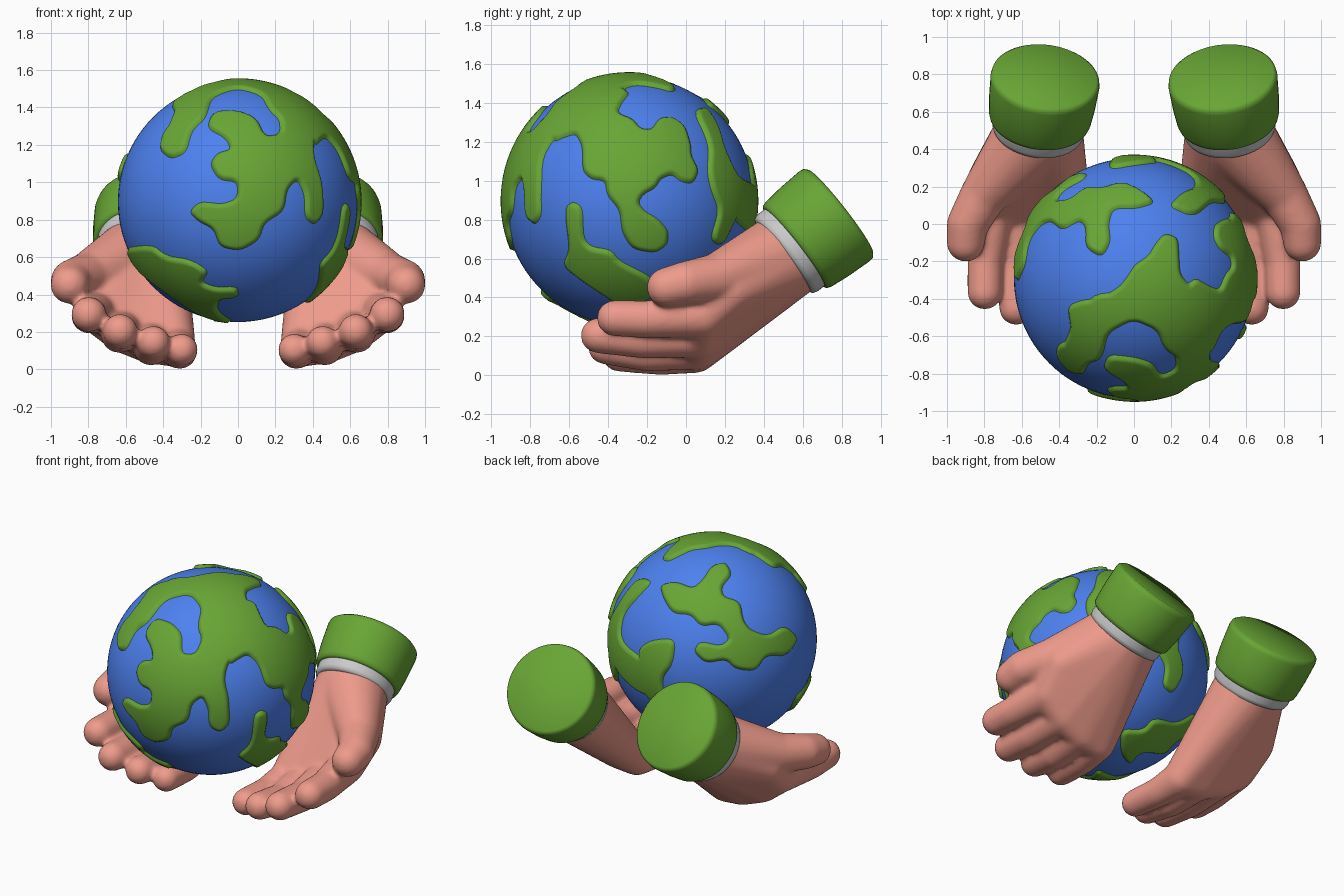
import bpy, bmesh, math
from mathutils import Vector

if "Cube" in bpy.data.objects:
    bpy.data.objects.remove(bpy.data.objects["Cube"])

CENTRE, R = Vector((0, -0.29, 0.895)), 0.642


def material(name, rgb):
    m = bpy.data.materials.new(name)
    m.diffuse_color = (*rgb, 1)
    m.use_nodes = True
    m.node_tree.nodes["Principled BSDF"].inputs["Base Color"].default_value = m.diffuse_color
    return m


GREEN = material("green", (0.14, 0.38, 0.035))
BLUE = material("blue", (0.075, 0.22, 0.87))
SKIN = material("skin", (0.86, 0.33, 0.26))


def finish(name, bm, mat=None, angle=40):
    me = bpy.data.meshes.new(name)
    bm.to_mesh(me)
    bm.free()
    ob = bpy.data.objects.new(name, me)
    bpy.context.collection.objects.link(ob)
    if mat:
        me.materials.append(mat)
    bpy.ops.object.select_all(action='DESELECT')
    ob.select_set(True)
    bpy.context.view_layer.objects.active = ob
    bpy.ops.object.shade_smooth_by_angle(angle=math.radians(angle))
    return ob


# Ocean ball
bm = bmesh.new()
bmesh.ops.create_uvsphere(bm, u_segments=96, v_segments=48, radius=R)
bmesh.ops.translate(bm, verts=bm.verts, vec=CENTRE)
finish("globe_ocean", bm, BLUE)

# Viewing frames used to draw coastlines: right, up, towards viewer, centre, scale
sa, ca, se, ce = 0.574, 0.819, 0.42, 0.907
VIEWS = {
    'front': (Vector((1, 0, 0)), Vector((0, 0, 1)), Vector((0, -1, 0)), (238, 203), 187),
    'right': (Vector((0, 1, 0)), Vector((0, 0, 1)), Vector((1, 0, 0)), (629, 201), 195),
    'top': (Vector((1, 0, 0)), Vector((0, 1, 0)), Vector((0, 0, 1)), (1134, 279), 187),
    'back': (Vector((-ca, -sa, 0)), Vector((sa * se, -ca * se, ce)),
             Vector((-sa * ce, ca * ce, se)), (712, 640), 161),
    'below': (Vector((-ca, sa, 0)), Vector((sa * se, ca * se, ce)),
              Vector((sa * ce, ca * ce, -se)), (1104, 672), 161),
}
coasts = []


def coast(view, pts):
    """Outline seen in a view, rounded and flattened stereographically."""
    (cx, cy), k = VIEWS[view][3:]
    flat = []
    for px, py in pts:
        q = Vector((px - cx, cy - py)) / (k * (R + 0.01))
        if q.length > 0.995:
            q *= 0.995 / q.length
        flat.append(q * 2 / (1 + math.sqrt(1 - q.length_squared)))
    for _ in range(2):
        nxt = flat[1:] + flat[:1]
        flat = [p for a, b in zip(flat, nxt) for p in (a * .8 + b * .2, a * .2 + b * .8)]
    xs, ys = [p.x for p in flat], [p.y for p in flat]
    segs = [(a.x, a.y, b.x, b.y) for a, b in zip(flat, flat[1:] + flat[:1])]
    coasts.append((VIEWS[view], segs, min(xs) - .1, max(xs) + .1, min(ys) - .1, max(ys) + .1))


# Main continent: front, right and top portions overlap
coast('front', [(177, 105), (176, 118), (162, 135), (159, 150), (170, 159), (185, 153), (191, 130),
                (205, 118), (211, 97), (237, 88), (262, 95), (270, 110), (281, 120), (281, 135),
                (265, 137), (256, 118), (238, 111), (213, 112), (207, 128), (226, 138), (232, 150),
                (217, 154), (210, 165), (219, 180), (238, 182), (238, 200), (222, 206), (200, 203),
                (189, 213), (198, 222), (214, 230), (220, 248), (240, 252), (259, 241), (264, 224),
                (284, 212), (287, 190), (298, 179), (306, 195), (306, 218), (315, 226), (324, 216),
                (323, 185), (315, 160), (314, 142), (322, 136), (331, 132), (322, 115), (285, 92),
                (238, 82), (200, 88)])
coast('right', [(552, 141), (562, 136), (575, 132), (582, 145), (582, 170), (590, 178), (605, 180),
                (607, 195), (620, 210), (622, 232), (632, 249), (655, 253), (667, 245), (668, 232),
                (658, 220), (644, 212), (637, 203), (642, 194), (655, 187), (660, 178), (672, 173),
                (682, 181), (693, 183), (699, 170), (691, 155), (691, 145), (685, 125), (672, 116),
                (660, 117), (652, 129), (640, 128), (632, 118), (616, 112), (620, 102), (630, 90),
                (600, 84), (575, 95), (554, 118)])
coast('top', [(1165, 234), (1155, 246), (1150, 256), (1135, 266), (1129, 276), (1120, 288), (1100, 300),
              (1080, 302), (1067, 308), (1071, 330), (1064, 345), (1060, 362), (1080, 355), (1092, 345),
              (1105, 340), (1113, 325), (1130, 319), (1150, 322), (1162, 332), (1185, 335), (1215, 310),
              (1212, 286), (1190, 287), (1180, 275), (1179, 255), (1178, 238)])
# Lower right and lower left land
coast('right', [(564, 208), (572, 202), (581, 208), (582, 240), (590, 248), (610, 251), (618, 262),
                (645, 275), (660, 287), (650, 300), (622, 308), (600, 294), (575, 277), (562, 266),
                (569, 250)])
coast('front', [(124, 250), (150, 246), (165, 258), (190, 262), (208, 273), (200, 284), (215, 290),
                (237, 289), (238, 299), (218, 301), (216, 312), (234, 324), (205, 318), (165, 292),
                (135, 268)])
# Strip behind the main continent
coast('right', [(694, 111), (705, 106), (718, 125), (725, 150), (738, 178), (757, 185), (757, 205),
                (742, 203), (733, 225), (722, 246), (711, 240), (720, 210), (712, 190), (708, 170),
                (710, 145)])
# Star-shaped land and the smaller ones at the back and underneath
coast('back', [(659, 586), (675, 583), (692, 590), (703, 580), (711, 567), (724, 563), (731, 575),
               (720, 588), (722, 598), (739, 603), (742, 622), (750, 632), (767, 638), (784, 627),
               (798, 640), (786, 657), (765, 656), (755, 672), (735, 670), (725, 660), (705, 664),
               (693, 653), (699, 643), (720, 648), (730, 640), (718, 624), (700, 627), (690, 615),
               (672, 614), (663, 600)])
coast('back', [(674, 640), (671, 665), (660, 680), (663, 700), (640, 695), (620, 677), (612, 660),
               (638, 662), (638, 650), (650, 642)])
coast('below', [(1150, 655), (1172, 648), (1179, 675), (1168, 697), (1157, 690), (1160, 670)])
coast('below', [(1120, 757), (1117, 735), (1140, 735), (1150, 722), (1175, 725), (1196, 709),
                (1193, 730), (1175, 740), (1165, 753), (1140, 753), (1130, 766)])


def shore_distance(p):
    """Signed distance to the nearest coast, positive on land."""
    best = -1.0
    for (r, u, d, _, _), segs, x0, x1, y0, y1 in coasts:
        c = p.dot(d)
        if c < -0.3:
            continue
        x, y = 2 * p.dot(r) / (1 + c), 2 * p.dot(u) / (1 + c)
        if not (x0 < x < x1 and y0 < y < y1):
            continue
        inside, near = False, 9.0
        for ax, ay, bx, by in segs:
            ex, ey, wx, wy = bx - ax, by - ay, x - ax, y - ay
            t = min(1, max(0, (wx * ex + wy * ey) / (ex * ex + ey * ey + 1e-12)))
            near = min(near, (wx - t * ex) ** 2 + (wy - t * ey) ** 2)
            if (ay > y) != (by > y) and x < ax + ex * (y - ay) / ey:
                inside = not inside
        best = max(best, math.sqrt(near) * (1 + c) / 2 * R * (1 if inside else -1))
    return best


# Raised land shell with rounded shores
bm = bmesh.new()
bmesh.ops.create_icosphere(bm, subdivisions=7, radius=1)
sunk = []
for v in bm.verts:
    p = v.co.normalized()
    s = shore_distance(p)
    t = min(1, max(0, (s + 0.018) / 0.035))
    v.co = CENTRE + p * (R - 0.012 + 0.031 * t * t * (3 - 2 * t))
    if s < -0.032:
        sunk.append(v)
bmesh.ops.delete(bm, geom=sunk, context='VERTS')
finish("globe_land", bm, GREEN, 180)


def hull(bm, balls):
    """Skin wrapped tightly round a few balls (x, y, z, radius)."""
    part = bmesh.new()
    for x, y, z, r in balls:
        ball = bmesh.ops.create_icosphere(part, subdivisions=3, radius=r)['verts']
        bmesh.ops.translate(part, verts=ball, vec=(x, y, z))
    new = [bm.verts.new(v.co) for v in part.verts]
    part.free()
    bmesh.ops.convex_hull(bm, input=new)
    loose = [v for v in new if v.is_valid and not v.link_faces]
    bmesh.ops.delete(bm, geom=loose, context='VERTS')


WRIST = (0.50, 0.52, 0.62, 0.226)
THUMB = [(0.80, 0.16, 0.50, 0.128), (0.89, 0.0, 0.475, 0.112), (0.90, -0.10, 0.452, 0.103)]
FINGERS = [
    [(0.755, 0.09, 0.305, 0.112), (0.795, -0.2, 0.288, 0.097), (0.798, -0.365, 0.294, 0.094)],
    [(0.62, 0.07, 0.205, 0.115), (0.635, -0.22, 0.185, 0.098), (0.63, -0.45, 0.205, 0.092)],
    [(0.47, 0.06, 0.145, 0.115), (0.465, -0.2, 0.115, 0.095), (0.452, -0.415, 0.145, 0.089)],
    [(0.335, 0.05, 0.122, 0.11), (0.312, -0.13, 0.094, 0.093), (0.30, -0.345, 0.105, 0.086)],
]


def lathe(name, profile, base, axis, mat=None):
    bm = bmesh.new()
    vs = [bm.verts.new((r, 0, h)) for r, h in profile]
    es = [bm.edges.new(e) for e in zip(vs, vs[1:])]
    bmesh.ops.spin(bm, geom=vs + es, cent=(0, 0, 0), axis=(0, 0, 1), angle=math.tau, steps=64)
    bmesh.ops.remove_doubles(bm, verts=bm.verts, dist=1e-5)
    bmesh.ops.recalc_face_normals(bm, faces=bm.faces)
    ob = finish(name, bm, mat, 50)
    ob.location = base
    ob.rotation_euler = Vector(axis).to_track_quat('Z', 'Y').to_euler()


for side, s in (("right", 1), ("left", -1)):
    # Hand: palm webs, fingers and thumb fused into one soft skin
    bm = bmesh.new()
    knuckles = [f[0] for f in FINGERS]
    parts = [[WRIST, a, b] for a, b in zip(knuckles, knuckles[1:])]
    parts += [[WRIST, THUMB[0]], [WRIST, knuckles[0], (0.77, 0.24, 0.44, 0.12)]]
    for chain in FINGERS + [THUMB]:
        parts += [list(pair) for pair in zip(chain, chain[1:])]
    for balls in parts:
        hull(bm, [(s * x, y, z, r) for x, y, z, r in balls])
    bmesh.ops.recalc_face_normals(bm, faces=bm.faces)
    hand = finish(side + "_hand", bm, SKIN, 180)
    remesh = hand.modifiers.new("fuse", 'REMESH')
    remesh.mode, remesh.voxel_size, remesh.use_smooth_shade = 'VOXEL', 0.014, True
    soft = hand.modifiers.new("soften", 'SMOOTH')
    soft.factor, soft.iterations = 0.5, 14
    # Shirt cuff and sleeve
    base, axis = (s * 0.505, 0.555, 0.655), (s * -0.11, 0.78, 0.61)
    lathe(side + "_cuff", [(0, -.075), (.225, -.075), (.242, -.067), (.25, -.045), (.25, .03), (0, .03)],
          base, axis)
    lathe(side + "_sleeve", [(0, 0), (.255, 0), (.268, .008), (.275, .03), (.286, .13), (.293, .265),
                             (.289, .288), (.272, .302), (0, .304)], base, axis, GREEN)
